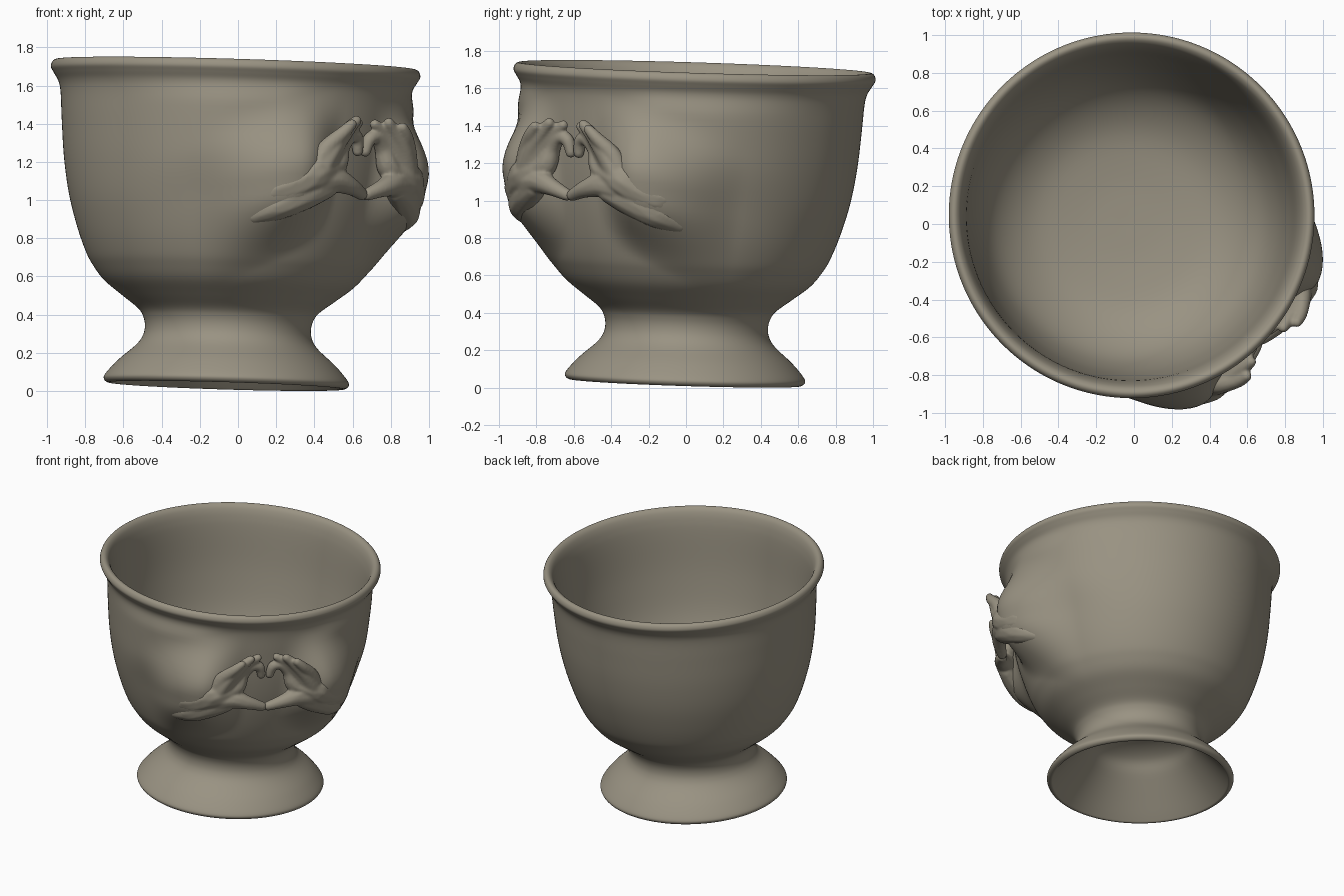
import bpy, bmesh, math
from mathutils import Vector, Matrix

if "Cube" in bpy.data.objects:
    bpy.data.objects.remove(bpy.data.objects["Cube"])

clay = bpy.data.materials.new("warm grey clay")
clay.diffuse_color = (0.32, 0.29, 0.225, 1)
clay.use_nodes = True
clay.node_tree.nodes["Principled BSDF"].inputs["Base Color"].default_value = clay.diffuse_color

# The whole cup leans slightly
axis = Vector((0.029, 0.036, 1)).normalized()
LEAN = Matrix.Translation((-0.062, -0.006, 0.027)) @ Vector((0, 0, 1)).rotation_difference(axis).to_matrix().to_4x4()
LEAN = LEAN @ Matrix(((1, 0, 0.002, 0), (0, 1, -0.009, 0), (0, 0, 1, 0), (0, 0, 0, 1)))
HEART = math.radians(-43)   # direction the heart gesture faces


def spline(pts, n):
    """Catmull-Rom curve through points of any dimension."""
    out = []
    for i in range(len(pts) - 1):
        p0, p1, p2, p3 = (pts[max(0, min(len(pts) - 1, i + k))] for k in (-1, 0, 1, 2))
        for s in range(n):
            t = s / n
            out.append([0.5 * (2 * b + (c - a) * t + (2 * a - 5 * b + 4 * c - d) * t * t
                               + (3 * b - a - 3 * c + d) * t ** 3)
                        for a, b, c, d in zip(p0, p1, p2, p3)])
    out.append(list(pts[-1]))
    return out


def ease(t):
    t = max(0.0, min(1.0, t))
    return t * t * (3 - 2 * t)


def finish(bm, name):
    me = bpy.data.meshes.new(name)
    bm.to_mesh(me)
    bm.free()
    me.materials.append(clay)
    for p in me.polygons:
        p.use_smooth = True
    ob = bpy.data.objects.new(name, me)
    ob.matrix_world = LEAN
    bpy.context.collection.objects.link(ob)
    return ob


# Cup profile (radius, height): hollow foot, outer wall, rolled rim, inside
foot_inside = [(0, .41), (.18, .395), (.31, .34), (.385, .25), (.50, .12), (.59, .02)]
outside = [(.615, 0), (.64, .015), (.635, .045), (.57, .12), (.48, .20), (.445, .25), (.435, .30),
           (.445, .35), (.475, .395), (.56, .46), (.655, .535), (.715, .61), (.755, .68), (.805, .81),
           (.853, .98), (.885, 1.17), (.903, 1.37), (.913, 1.51), (.926, 1.57), (.952, 1.615),
           (.968, 1.645), (.962, 1.672), (.945, 1.685)]
inside = [(.925, 1.68), (.905, 1.655), (.887, 1.6), (.872, 1.5), (.845, 1.2), (.79, .9),
          (.69, .69), (.5, .55), (.25, .5), (0, .49)]
STEP, SEG = 5, 180
profile = spline(foot_inside + outside + inside, STEP)
out_a = len(foot_inside) * STEP
out_b = out_a + len(outside) * STEP


def forearm_swell(ang, z):
    """Outward swelling of the wall where the forearms emerge."""
    u = abs((ang - HEART + math.pi) % (2 * math.pi) - math.pi) * 0.88
    amp = 0.18 * ease((u - 0.12) / 0.28) * (1 - ease((u - 0.40) / 0.55))
    mid = 1.08 - 0.25 * (u - 0.3)
    d = z - mid
    width = 0.40 if d > 0 else 0.30 + 0.15 * u
    broad = 0.03 * ease((u - 0.2) / 0.3) * (1 - ease((u - 0.7) / 0.7)) * ease((z - 0.7) / 0.4) * (1 - ease((z - 1.45) / 0.15))
    return max(amp * (1 - ease((abs(d) - 0.05) / width)), 0) + broad * (1 if d > 0 else 0) * ease(d / 0.3)


bm = bmesh.new()
rings = []
for i, (r, z) in enumerate(profile):
    ring = []
    for k in range(SEG):
        a = 2 * math.pi * k / SEG
        rr = max(r, 0) + (forearm_swell(a, z) if out_a <= i <= out_b else 0)
        ring.append(bm.verts.new((rr * math.cos(a), rr * math.sin(a), z)))
    rings.append(ring)
for lo, hi in zip(rings, rings[1:]):
    for k in range(SEG):
        j = (k + 1) % SEG
        bm.faces.new((lo[k], lo[j], hi[j], hi[k]))
bmesh.ops.remove_doubles(bm, verts=bm.verts, dist=1e-5)
bmesh.ops.recalc_face_normals(bm, faces=bm.faces)
finish(bm, "footed_cup")

# Hand parts as paths of (distance around wall, height, standoff, thickness)
hand_parts = [
    [(.27, 1.14, .10, .07), (.19, 1.19, .08, .065), (.155, 1.28, .07, .05), (.095, 1.34, .07, .04),
     (.045, 1.325, .06, .036), (.028, 1.26, .05, .03)],                                  # index
    [(.28, 1.15, .12, .06), (.21, 1.27, .11, .05), (.13, 1.36, .09, .038), (.06, 1.405, .08, .028)],
    [(.30, 1.15, .13, .06), (.23, 1.28, .14, .05), (.155, 1.37, .13, .038), (.11, 1.415, .13, .029)],
    [(.32, 1.15, .12, .06), (.28, 1.26, .14, .048), (.205, 1.35, .17, .036), (.165, 1.395, .175, .028)],
    [(.30, 1.09, .10, .08), (.21, 1.10, .10, .07), (.12, 1.075, .10, .05), (.02, 1.035, .08, .034)],  # thumb
    [(.23, 1.17, .09, .07), (.32, 1.13, .10, .10), (.40, 1.08, .085, .10), (.50, 1.04, .065, .09),
     (.60, 1.0, .03, .05)],                                                              # palm, wrist
    [(.25, 1.06, .10, .06), (.36, 1.02, .08, .085), (.48, .96, .06, .08), (.60, .90, .01, .05)],      # heel, forearm edge
]

for side, name in ((-1, "left_hand"), (1, "right_hand")):
    bm = bmesh.new()
    for part in hand_parts:
        for u, z, h, rad in spline(part, 14):
            a = HEART + side * u / 0.88
            r = 0.87 + h
            pos = Matrix.Translation((r * math.cos(a), r * math.sin(a), z - 0.03))
            bmesh.ops.create_icosphere(bm, subdivisions=2, radius=rad, matrix=pos)
    hand = finish(bm, name)
    fuse = hand.modifiers.new("fuse", 'REMESH')
    fuse.mode = 'VOXEL'
    fuse.voxel_size = 0.008
    fuse.use_smooth_shade = True
    soft = hand.modifiers.new("soften", 'SMOOTH')
    soft.factor = 0.5
    soft.iterations = 10
